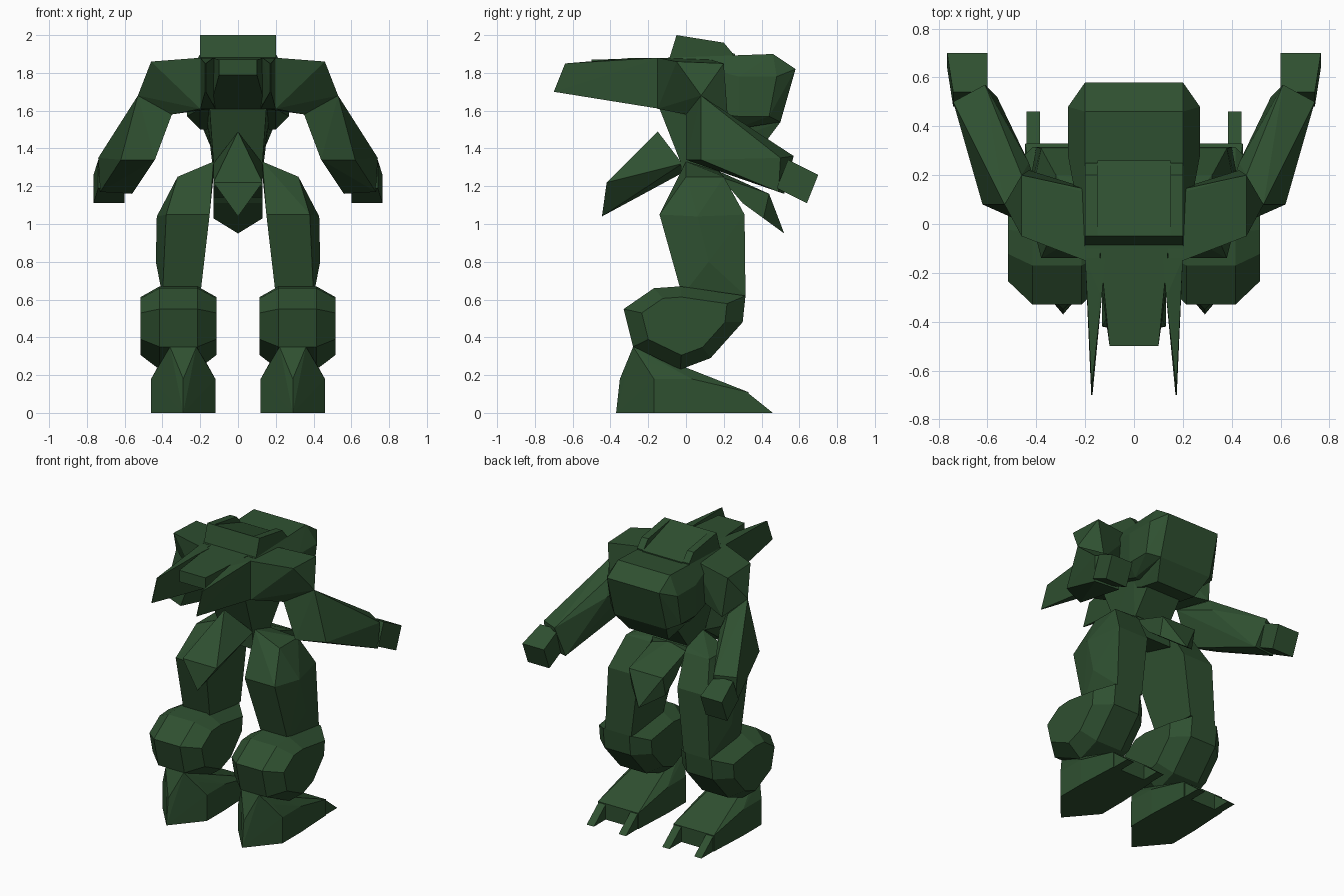
import bpy
import bmesh
from mathutils import Vector

default_cube = bpy.data.objects.get("Cube")
if default_cube:
    bpy.data.objects.remove(default_cube, do_unlink=True)

# One flat green for the whole machine
green = bpy.data.materials.new("dark_green_armour")
green.use_nodes = True
colour = (.028, .08, .03, 1)
green.diffuse_color = colour
green.node_tree.nodes["Principled BSDF"].inputs["Base Color"].default_value = colour


def faceted_part(name, points, paired=False):
    """Wrap flat plates around corner points; paired parts get a mirrored twin."""
    mesh = bpy.data.meshes.new(name)
    bm = bmesh.new()
    for point in points:
        bm.verts.new(point)
    bmesh.ops.remove_doubles(bm, verts=bm.verts[:], dist=.001)
    result = bmesh.ops.convex_hull(bm, input=bm.verts[:])
    leftovers = set(result["geom_interior"]) | set(result["geom_unused"])
    loose = [item for item in leftovers if isinstance(item, bmesh.types.BMVert)]
    bmesh.ops.delete(bm, geom=loose, context="VERTS")
    bmesh.ops.dissolve_limit(bm, angle_limit=.02, verts=bm.verts[:], edges=bm.edges[:])
    bmesh.ops.recalc_face_normals(bm, faces=bm.faces[:])
    bm.to_mesh(mesh)
    bm.free()
    mesh.materials.append(green)
    part = bpy.data.objects.new(name, mesh)
    bpy.context.collection.objects.link(part)
    if paired:
        mirror = part.modifiers.new("opposite_side", "MIRROR")
        mirror.use_axis = (True, False, False)
        mirror.use_mirror_merge = False


def both_sides(rows, centre=0):
    """Turn (half width, y, z) rows into points on each side of a centre plane."""
    return [(centre + side * half_width, y, z)
            for half_width, y, z in rows for side in (-1, 1)]


def slab(profile, inner, outer):
    """Extrude a (y, z) side profile between two x positions."""
    return [(x, y, z) for x in (inner, outer) for y, z in profile]


def bulged(profile, half_width, bulge, shrink, centre=0):
    """Give a side profile width, with smaller raised faces on both flanks."""
    corners = [Vector(corner) for corner in profile]
    middle = sum(corners, Vector((0, 0))) / len(corners)
    rows = [(half_width, *corner) for corner in corners]
    rows += [(half_width + bulge, *middle.lerp(corner, shrink)) for corner in corners]
    return both_sides(rows, centre)


def stacked(levels):
    """Make four corners for each (height, inner, outer, front, back) level."""
    return [(x, y, z) for z, inner, outer, front, back in levels
            for x in (inner, outer) for y in (front, back)]


# Torso: hull with raised flanks, belly, waist and forward nose
body_half = .2
flank_half = .27
chest_edge = (.15, -.14, 1.61)
torso_profile = [(-.1, 1.88), (.46, 1.9), (.58, 1.82), (.5, 1.54), (.25, 1.5), (-.1, 1.61)]
flank_profile = [(.28, 1.78), (.48, 1.78), (.44, 1.57), (.28, 1.57)]
faceted_part("torso", slab(torso_profile, -body_half, body_half)
             + slab(flank_profile, -flank_half, flank_half))
faceted_part("belly", both_sides([
    chest_edge, (body_half, .5, 1.54), (.15, .41, 1.42), (.15, .25, 1.45),
]))
faceted_part("waist", both_sides([
    chest_edge, (.17, .2, 1.6), (.13, .3, 1.46), (.13, -.03, 1.33), (.13, .16, 1.27),
]))
faceted_part("nose", both_sides([
    (.1, -.5, 1.87), (.1, -.5, 1.79), (.14, -.1, 1.88), chest_edge, (.14, 0, 1.62),
]))

# Raised sloping top plate between two rails
plate_front = [(-.09, 1.87), (-.05, 2)]
rail_inner = .15
faceted_part("top_plate", slab(plate_front + [(.26, 1.9), (.26, 1.87)], -rail_inner, rail_inner))
faceted_part("top_rail", slab(plate_front + [(.2, 1.96), (.25, 1.9), (.25, 1.87)],
                              rail_inner, body_half), paired=True)

# Tapering horns beside the nose
horn_root = slab([(-.14, 1.88), (-.14, 1.61)], .12, .2)
horn_notch = slab([(-.28, 1.88), (-.28, 1.64)], .13, .14)
horn_tip = slab([(-.64, 1.85), (-.7, 1.7)], .17, .175)
faceted_part("horn", horn_root + horn_notch + horn_tip, paired=True)

# Arms: shoulder and forearm share elbow corners, then a blunt hand
elbow_outer = (.53, .08, 1.68)
elbow_inner = (.35, 0, 1.58)
shoulder_root = slab([(-.15, 1.88), (-.15, 1.61), (.13, 1.87), (.1, 1.61)], .14, .2)
faceted_part("shoulder", shoulder_root + [
    (.46, -.05, 1.86), (.46, .2, 1.85), (.43, .22, 1.58), elbow_outer, elbow_inner,
], paired=True)
faceted_part("forearm", [
    elbow_outer, elbow_inner, (.44, 0, 1.34), (.62, .08, 1.34),
    (.46, .2, 1.6), (.43, .25, 1.5),
    (.74, .5, 1.35), (.61, .57, 1.36), (.73, .49, 1.17), (.56, .52, 1.16),
], paired=True)
wrist = slab([(.48, 1.19), (.54, 1.34)], .6, .74)
knuckles = slab([(.7, 1.26), (.64, 1.11)], .6, .765)
faceted_part("hand", wrist + knuckles, paired=True)

# Hips: pelvis block with a pointed flap at each end
hip_half = .13
faceted_part("pelvis", slab([(-.03, 1.34), (.18, 1.28), (.2, 1.14), (-.02, 1.2)], -hip_half, hip_half))
faceted_part("front_flap", both_sides([
    (0, -.15, 1.49), (hip_half, -.42, 1.22), (0, -.445, 1.04),
    (hip_half, -.02, 1.32), (0, -.02, 1.27),
]))
flap_sides = [(.18, 1.25), (.44, 1.16), (.41, 1.03), (.3, 1.11)]
faceted_part("rear_flap", slab(flap_sides, -hip_half, hip_half) + [(0, .15, 1.29), (0, .52, .95)])

# Legs: tapering thigh with an outer ridge, then a bulky shin
thigh_levels = [(1.25, .13, .32, 0, .2), (1.05, .15, .38, -.14, .31), (.62, .2, .4, -.02, .315)]
outer_ridge = [(.43, .06, 1.04), (.435, .12, .8)]
hip_joint = [(.13, 0, 1.33), (.13, .17, 1.28)]
faceted_part("thigh", stacked(thigh_levels) + outer_ridge + hip_joint, paired=True)

shin_profile = [
    (-.33, .55), (-.28, .35), (-.03, .23), (.13, .29),
    (.3, .48), (.315, .62), (-.03, .67), (-.17, .66),
]
faceted_part("shin", bulged(shin_profile, half_width=.1, bulge=.1, shrink=.7, centre=.315), paired=True)

# Feet: pointed heel, sloping instep and two toes
foot_centre = .29
foot_half = .17
heel = [(0, -.37, 0), (0, -.35, .18)]
foot_sides = [(foot_half, y, z) for y in (-.17, .03) for z in (0, .18)]
instep = [(.07, -.28, .35), (.12, -.2, .27), (.1, -.03, .23), (.155, .33, .11), (.155, .33, 0)]
faceted_part("foot", both_sides(heel + foot_sides + instep, foot_centre), paired=True)
toe_profile = [(.32, 0), (.32, .112), (.46, 0)]
for side, label in ((1, "outer_toe"), (-1, "inner_toe")):
    toe = slab(toe_profile, foot_centre + side * .095, foot_centre + side * .15)
    faceted_part(label, toe, paired=True)
